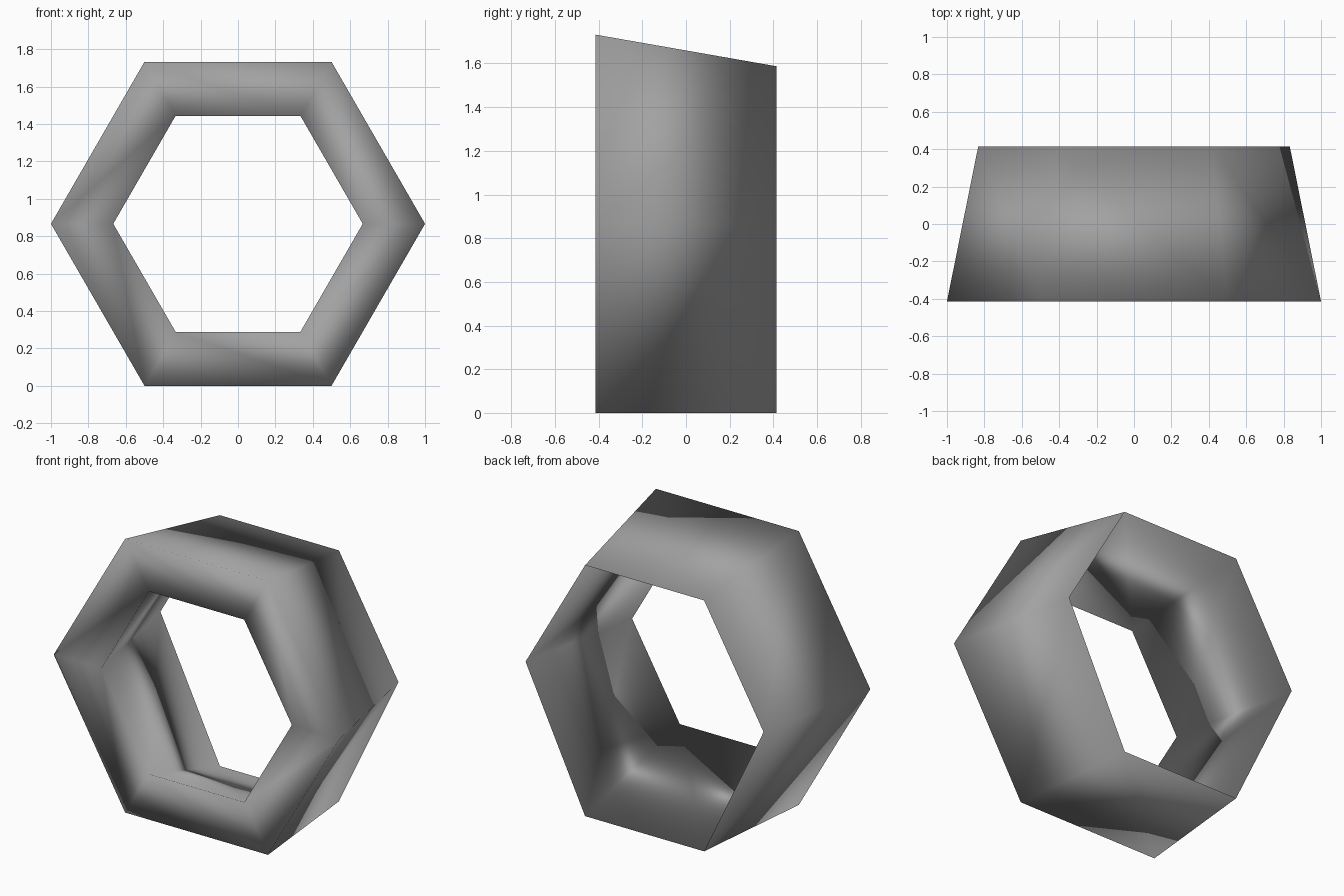
import bpy, bmesh
from math import cos, sin, pi, sqrt

cube = bpy.data.objects.get("Cube")
if cube:
    bpy.data.objects.remove(cube, do_unlink=True)

SIDES = 6
HALF_DEPTH = 0.414
HEIGHT = sqrt(3) / 2          # centre of the hexagon above the ground
# Triangular section: outer front edge, back edge, inner front edge (radius, y)
SECTION = [(1.0, -HALF_DEPTH), (0.833, HALF_DEPTH), (0.667, -HALF_DEPTH)]

# One neutral grey
grey = bpy.data.materials.new("mid_grey")
grey.use_nodes = True
colour = (0.36, 0.36, 0.36, 1)
grey.diffuse_color = colour
grey.node_tree.nodes["Principled BSDF"].inputs["Base Color"].default_value = colour

# Six sections around the y axis
bm = bmesh.new()
rings = []
for i in range(SIDES):
    a = i * 2 * pi / SIDES
    ring = []
    for r, y in SECTION:
        z = HEIGHT + r * sin(a)
        # The lower back edge drops to the ground, giving a flat foot
        if y > 0 and sin(a) < -0.1:
            z = 0
        ring.append(bm.verts.new((r * cos(a), y, z)))
    rings.append(ring)

# Join neighbouring sections with triangles
n = len(SECTION)
for i in range(SIDES):
    here, there = rings[i], rings[(i + 1) % SIDES]
    for j in range(n):
        k = (j + 1) % n
        bm.faces.new((here[j], there[j], there[k]))
        bm.faces.new((here[j], there[k], here[k]))
bmesh.ops.recalc_face_normals(bm, faces=bm.faces)
for f in bm.faces:
    f.smooth = True

mesh = bpy.data.meshes.new("hexagonal_ring")
bm.to_mesh(mesh)
bm.free()
mesh.materials.append(grey)
bpy.context.collection.objects.link(bpy.data.objects.new("hexagonal_ring", mesh))
